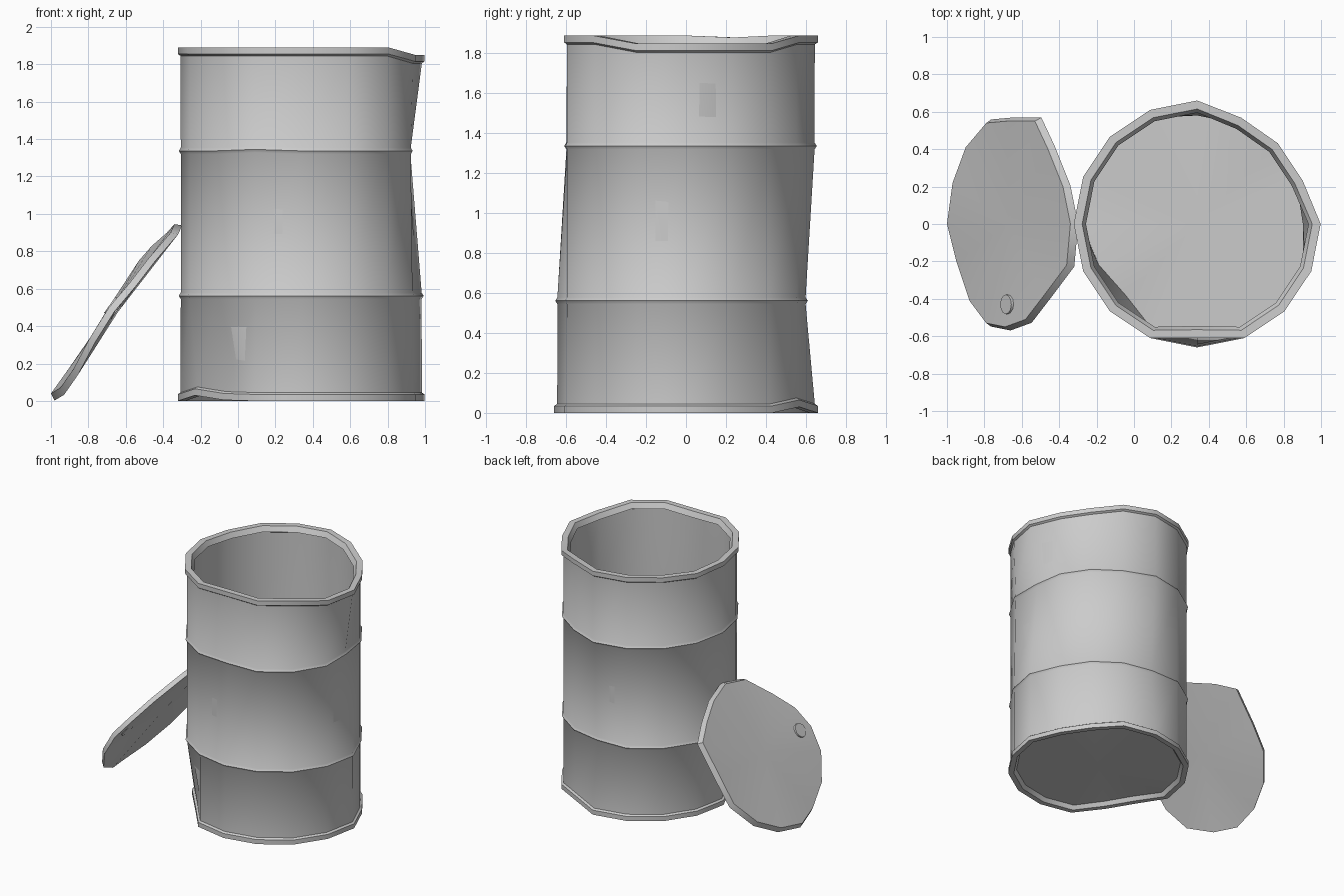
import bpy, bmesh
from math import cos, sin, pi
from mathutils import Vector

if "Cube" in bpy.data.objects:
    bpy.data.objects.remove(bpy.data.objects["Cube"])

N = 16
CX = 0.338


def finish(bm, name):
    bmesh.ops.recalc_face_normals(bm, faces=bm.faces)
    me = bpy.data.meshes.new(name)
    bm.to_mesh(me)
    bm.free()
    ob = bpy.data.objects.new(name, me)
    bpy.context.collection.objects.link(ob)
    bpy.ops.object.select_all(action='DESELECT')
    ob.select_set(True)
    bpy.context.view_layer.objects.active = ob
    bpy.ops.object.shade_smooth_by_angle(angle=0.7)
    return ob


def bridge(bm, a, b):
    for i in range(len(a)):
        j = (i + 1) % len(a)
        bm.faces.new((a[i], a[j], b[j], b[i]))


def fan(bm, ring, centre):
    c = bm.verts.new(centre)
    for i in range(len(ring)):
        bm.faces.new((ring[i], ring[(i + 1) % len(ring)], c))


# Dents per height zone: side index -> (inward push, vertical shift)
DENTS = {
    'base': {9: (.045, .03), 10: (.075, .005), 1: (.05, 0), 2: (.05, 0), 3: (.045, .03)},
    'low': {1: (.05, 0), 2: (.05, 0), 3: (.045, 0), 4: (.045, 0)},
    'high': {0: (.06, 0), 1: (.05, 0), 2: (.05, 0), 3: (.045, 0),
             15: (.01, 0), 12: (.045, 0), 11: (0, .008)},
    'top': {0: (0, -.04), 15: (0, -.04), 1: (.05, -.04), 2: (.05, -.04),
            3: (.045, 0), 12: (.05, 0), 7: (0, -.01)},
}

# Drum: one lathed outline, outside from the floor up, then back down inside
PROFILE = [
    (.60, .03, 'base'), (.62, 0, 'base'), (.66, 0, 'base'), (.66, .035, 'base'),
    (.645, .045, 'base'),
    (.644, .545, 'low'), (.655, .562, 'low'), (.644, .579, 'low'),
    (.644, 1.320, 'high'), (.655, 1.337, 'high'), (.644, 1.354, 'high'),
    (.645, 1.845, 'top'), (.66, 1.855, 'top'), (.66, 1.89, 'top'),
    (.615, 1.89, 'top'), (.595, 1.85, 'top'), (.625, 1.835, 'top'),
    (.625, 1.337, 'high'), (.625, .562, 'low'), (.615, .05, 'base'),
]
bm = bmesh.new()
rings = []
for r, z, zone in PROFILE:
    ring = []
    for k in range(N):
        push, lift = DENTS[zone].get(k, (0, 0))
        a = 2 * pi * k / N
        ring.append(bm.verts.new((CX + (r - push) * cos(a), (r - push) * sin(a), z + lift)))
    rings.append(ring)
for a, b in zip(rings, rings[1:]):
    bridge(bm, a, b)
fan(bm, rings[0], (CX, 0, .03))
fan(bm, rings[-1], (CX, 0, .05))
finish(bm, "drum")

# Lid: bent disc leaning on the drum
OUTLINE = [
    (-1.0, 0, .04), (-.97, .22, .08), (-.90, .41, .18), (-.79, .54, .34),
    (-.68, .55, .52), (-.53, .55, .75), (-.46, .40, .83), (-.38, .20, .90),
    (-.34, 0, .945), (-.36, -.22, .90), (-.48, -.38, .76), (-.58, -.51, .63),
    (-.69, -.55, .50), (-.79, -.53, .34), (-.88, -.41, .17), (-.95, -.20, .07),
]
normal = Vector((-.82, 0, .57)).normalized()
thick = Vector((.03, 0, -.022))
mid = Vector((-.67, 0, .50))
bm = bmesh.new()
upper = [bm.verts.new(p) for p in OUTLINE]
lower = [bm.verts.new(mid + (Vector(p) - mid) * 1.035 + thick) for p in OUTLINE]
for v in lower:
    v.co.z = max(v.co.z, 0)
bridge(bm, upper, lower)
fan(bm, upper, mid)
fan(bm, lower, mid + thick)
finish(bm, "lid")

# Bung cap on the lid
bm = bmesh.new()
bmesh.ops.create_cone(bm, cap_ends=True, segments=12, radius1=.058, radius2=.052, depth=.05)
bm.transform(normal.to_track_quat('Z', 'Y').to_matrix().to_4x4())
bmesh.ops.translate(bm, verts=bm.verts, vec=Vector((-.665, -.43, .50)))
finish(bm, "lid_bung")
